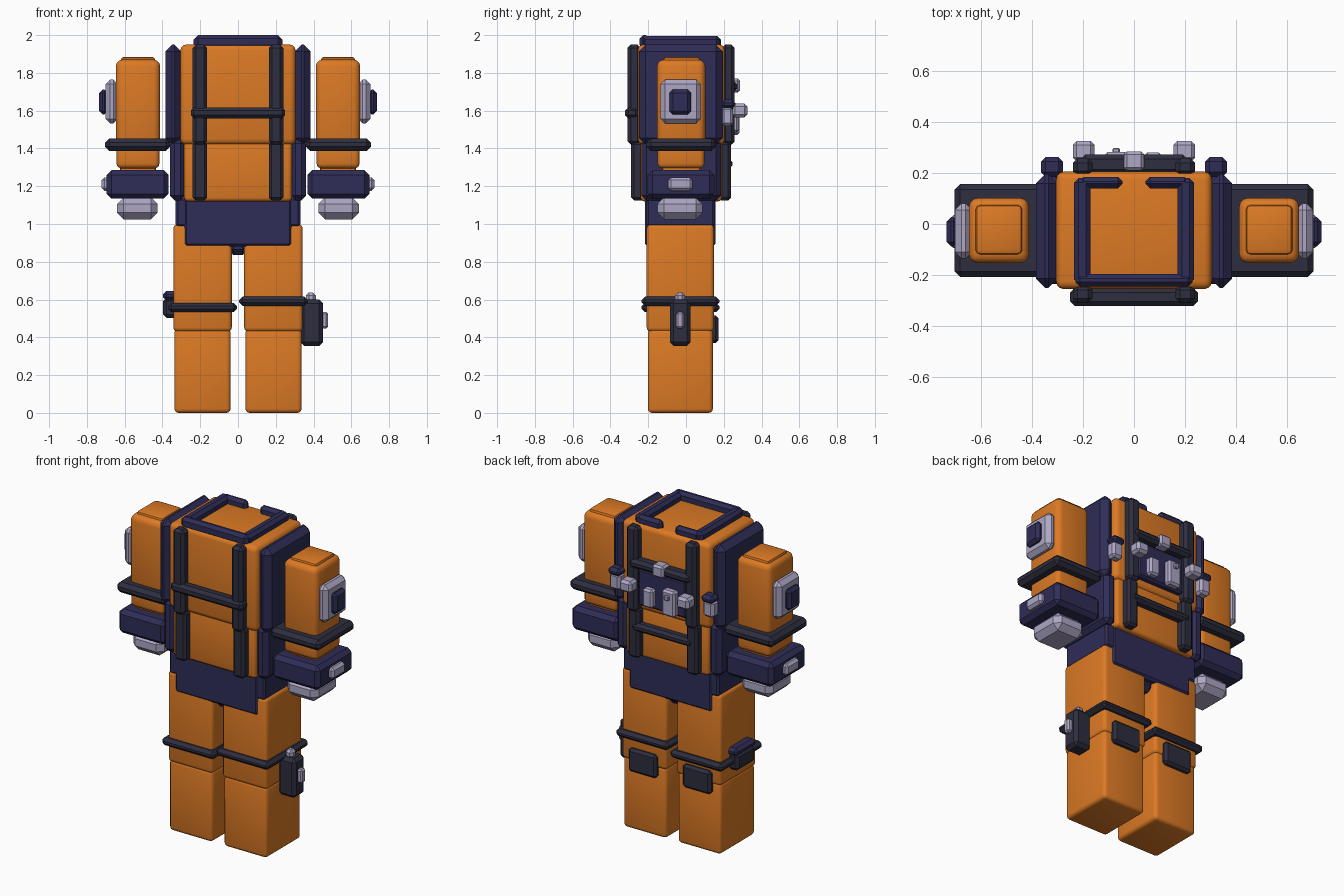
import bpy, bmesh
from mathutils import Vector


def colour(name, rgb):
    m = bpy.data.materials.new(name)
    m.diffuse_color = (*rgb, 1.0)
    return m


ORANGE = colour("suit orange", (0.72, 0.195, 0.018))
NAVY = colour("navy panel", (0.028, 0.026, 0.095))
DARK = colour("dark strap", (0.027, 0.027, 0.050))
SILVER = colour("pale metal", (0.42, 0.385, 0.56))


def box(name, x, y, z, mat, bevel=0.012, segments=1):
    """Bevelled box between the given (min, max) ranges."""
    lo, hi = Vector((x[0], y[0], z[0])), Vector((x[1], y[1], z[1]))
    centre, size = (lo + hi) / 2, hi - lo
    bm = bmesh.new()
    bmesh.ops.create_cube(bm, size=1)
    bmesh.ops.scale(bm, vec=size, verts=bm.verts)
    bmesh.ops.bevel(bm, geom=bm.edges[:], offset=min(bevel, min(size) * 0.45),
                    segments=segments, profile=0.5, affect='EDGES', clamp_overlap=True)
    mesh = bpy.data.meshes.new(name)
    bm.to_mesh(mesh)
    bm.free()
    ob = bpy.data.objects.new(name, mesh)
    ob.location = centre
    bpy.context.collection.objects.link(ob)
    mesh.materials.append(mat)
    if segments > 1:
        bpy.ops.object.select_all(action='DESELECT')
        ob.select_set(True)
        bpy.context.view_layer.objects.active = ob
        bpy.ops.object.shade_smooth_by_angle(angle=0.7)
    return ob


def pair(name, x, y, z, mat, bevel=0.012, segments=1):
    """The same box on both sides of the body."""
    box(name + "_right", x, y, z, mat, bevel, segments)
    box(name + "_left", (-x[1], -x[0]), y, z, mat, bevel, segments)


# Torso and hips
box("upper_torso", (-0.305, 0.305), (-0.255, 0.205), (1.42, 1.95), ORANGE, 0.03, 3)
box("lower_torso", (-0.285, 0.285), (-0.24, 0.19), (1.12, 1.44), ORANGE, 0.02, 3)
box("hips", (-0.33, 0.33), (-0.21, 0.152), (0.985, 1.14), NAVY, 0.012)
box("hip_plate", (-0.288, 0.288), (-0.216, 0.157), (0.88, 1.135), NAVY, 0.015)
box("crotch", (-0.055, 0.055), (-0.17, 0.12), (0.835, 0.93), NAVY, 0.03)
pair("upper_side_panel", (0.30, 0.385), (-0.25, 0.195), (1.42, 1.95), NAVY, 0.036)
pair("lower_side_panel", (0.28, 0.36), (-0.235, 0.185), (1.125, 1.45), NAVY, 0.025)

# Collar frame, open at the back
box("collar_front", (-0.23, 0.23), (-0.245, -0.195), (1.93, 2.0), NAVY, 0.018)
pair("collar_side", (0.17, 0.235), (-0.235, 0.18), (1.93, 1.995), NAVY, 0.018)
pair("collar_back", (0.045, 0.215), (0.14, 0.185), (1.93, 1.995), NAVY, 0.018)

# Harness straps
for name, y_top, y_low in (("front", (-0.31, -0.24), (-0.29, -0.22)),
                           ("back", (0.19, 0.258), (0.17, 0.238))):
    pair(name + "_upper_strap", (0.163, 0.24), y_top, (1.42, 1.95), DARK, 0.018)
    pair(name + "_lower_strap", (0.163, 0.24), y_low, (1.125, 1.435), DARK, 0.015)
box("front_cross_strap", (-0.25, 0.25), (-0.322, -0.25), (1.558, 1.618), DARK, 0.018)
box("back_upper_cross_strap", (-0.21, 0.21), (0.195, 0.272), (1.70, 1.755), DARK, 0.018)
box("back_lower_cross_strap", (-0.21, 0.21), (0.18, 0.245), (1.295, 1.345), DARK, 0.016)

# Control panel and fittings on the back
box("control_panel", (-0.165, 0.165), (0.19, 0.24), (1.465, 1.695), NAVY, 0.012)
box("strap_clip", (-0.04, 0.04), (0.21, 0.285), (1.695, 1.77), SILVER, 0.012)
box("large_module", (-0.115, -0.025), (0.23, 0.282), (1.47, 1.63), SILVER, 0.012)
box("small_module", (0.04, 0.11), (0.23, 0.28), (1.485, 1.60), SILVER, 0.012)
box("module_button", (-0.085, -0.055), (0.275, 0.298), (1.575, 1.605), SILVER, 0.005)
pair("strap_buckle", (0.155, 0.24), (0.245, 0.325), (1.565, 1.637), SILVER, 0.015)
pair("side_pouch", (0.285, 0.36), (0.185, 0.25), (1.52, 1.622), SILVER, 0.015)
pair("side_pouch_flap", (0.278, 0.365), (0.185, 0.262), (1.61, 1.658), NAVY, 0.018)

# Arms
pair("upper_arm", (0.412, 0.647), (-0.153, 0.102), (1.41, 1.87), ORANGE, 0.035, 3)
pair("shoulder_cap", (0.438, 0.621), (-0.12, 0.075), (1.80, 1.885), ORANGE, 0.018, 2)
pair("forearm", (0.416, 0.643), (-0.15, 0.098), (1.295, 1.45), ORANGE, 0.025, 3)
pair("forearm_end", (0.435, 0.625), (-0.125, 0.075), (1.25, 1.32), ORANGE, 0.015, 2)
pair("elbow_band", (0.36, 0.703), (-0.208, 0.157), (1.387, 1.453), DARK, 0.022)
pair("cuff", (0.367, 0.695), (-0.203, 0.15), (1.135, 1.285), NAVY, 0.025)
pair("cuff_button", (0.68, 0.722), (-0.095, 0.035), (1.175, 1.247), SILVER, 0.015)
pair("hand", (0.425, 0.64), (-0.152, 0.087), (1.025, 1.14), SILVER, 0.035)
pair("shoulder_plate", (0.635, 0.702), (-0.135, 0.08), (1.532, 1.765), SILVER, 0.025)
pair("shoulder_badge", (0.69, 0.735), (-0.088, 0.027), (1.58, 1.712), NAVY, 0.018)

# Legs
pair("thigh", (0.033, 0.342), (-0.208, 0.148), (0.43, 0.998), ORANGE, 0.022, 3)
pair("shin", (0.039, 0.337), (-0.202, 0.142), (0.0, 0.445), ORANGE, 0.022, 3)
pair("knee_pad", (0.09, 0.285), (0.12, 0.172), (0.37, 0.515), DARK, 0.015)
box("thigh_band_left", (-0.37, -0.005), (-0.235, 0.177), (0.533, 0.583), DARK, 0.018)
box("thigh_band_right", (0.005, 0.37), (-0.235, 0.177), (0.567, 0.615), DARK, 0.018)

# Holster on one leg, pouch on the other
box("holster", (0.33, 0.45), (-0.085, 0.025), (0.355, 0.60), DARK, 0.02)
box("holster_knob", (0.36, 0.412), (-0.058, -0.005), (0.58, 0.637), SILVER, 0.015)
box("holster_clasp", (0.44, 0.477), (-0.053, -0.01), (0.447, 0.533), SILVER, 0.01)
box("leg_pouch", (-0.397, -0.32), (-0.12, 0.06), (0.503, 0.61), DARK, 0.018)
box("leg_pouch_flap", (-0.397, -0.32), (-0.13, 0.07), (0.595, 0.645), NAVY, 0.018)
